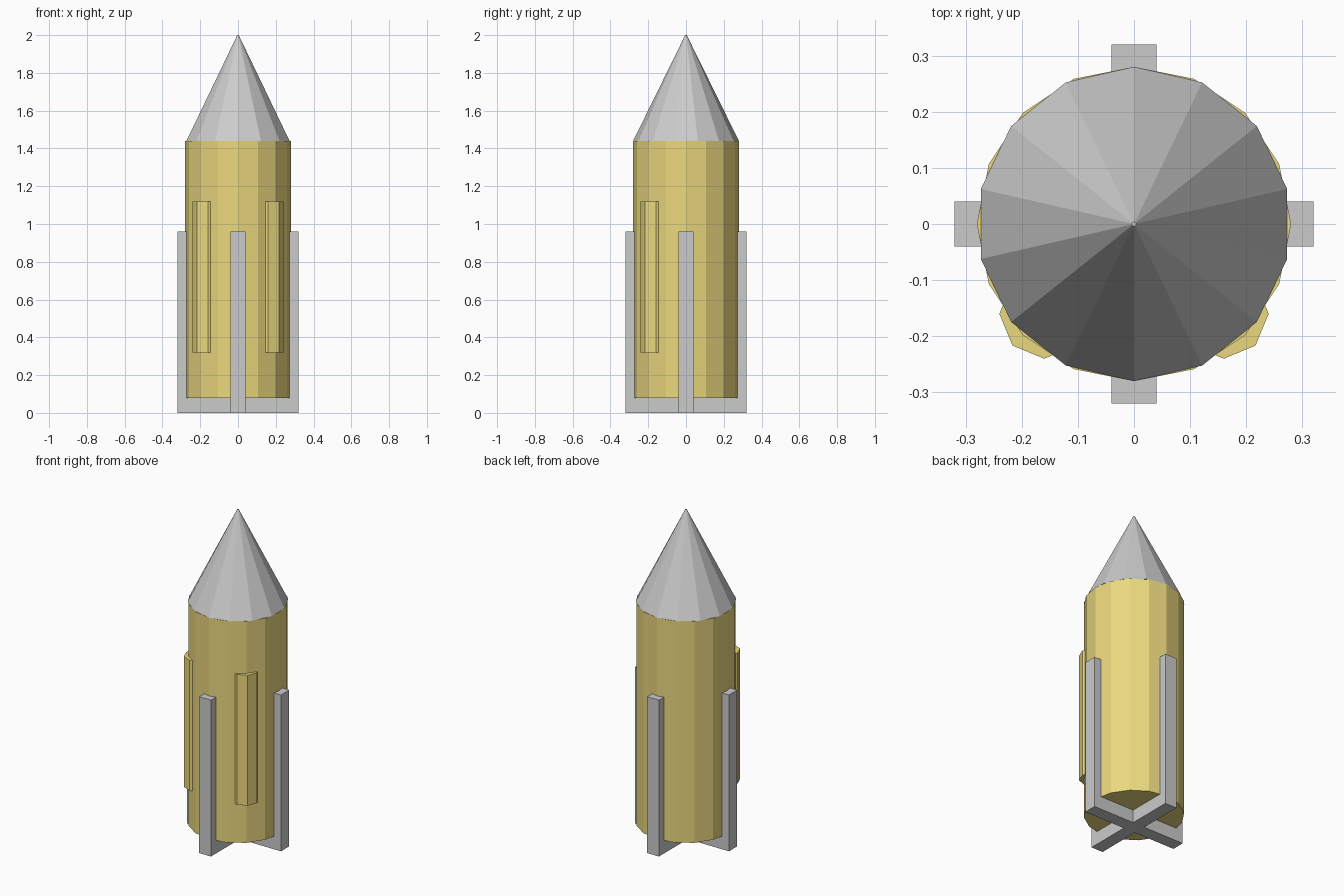
import bpy, bmesh
from mathutils import Matrix

if "Cube" in bpy.data.objects:
    bpy.data.objects.remove(bpy.data.objects["Cube"])

gold = bpy.data.materials.new("gold")
gold.diffuse_color = (0.83, 0.69, 0.21, 1)
gold.use_nodes = True
gold.node_tree.nodes["Principled BSDF"].inputs["Base Color"].default_value = gold.diffuse_color


def add_object(name, bm, material=None):
    bmesh.ops.recalc_face_normals(bm, faces=bm.faces)
    mesh = bpy.data.meshes.new(name)
    bm.to_mesh(mesh)
    bm.free()
    obj = bpy.data.objects.new(name, mesh)
    bpy.context.collection.objects.link(obj)
    if material:
        mesh.materials.append(material)
    return obj


def tapered(name, sides, r_bottom, r_top, z0, z1, x=0, y=0, material=None):
    bm = bmesh.new()
    bmesh.ops.create_cone(bm, cap_ends=True, segments=sides,
                          radius1=r_bottom, radius2=r_top, depth=z1 - z0,
                          matrix=Matrix.Translation((x, y, (z0 + z1) / 2)))
    return add_object(name, bm, material)


# Main hull and pointed nose
tapered("hull", 16, 0.28, 0.28, 0.08, 1.44, material=gold)
tapered("nose_cone", 14, 0.28, 0.004, 1.44, 2.0)

# Slim boosters set into the two front corners
for side, x in (("left", -0.16), ("right", 0.16)):
    tapered(f"{side}_booster", 8, 0.08, 0.08, 0.32, 1.12, x, -0.16, gold)

# Four fins as one plus-shaped profile extruded upwards
w, r = 0.04, 0.32
arm = [(r, -w), (r, w), (w, w)]
outline = []
for _ in range(4):
    outline += arm
    arm = [(-y, x) for x, y in arm]
bm = bmesh.new()
base = bm.faces.new([bm.verts.new((x, y, 0)) for x, y in outline])
top = bmesh.ops.extrude_face_region(bm, geom=[base], use_keep_orig=True)
bmesh.ops.translate(bm, vec=(0, 0, 0.96),
                    verts=[v for v in top["geom"] if isinstance(v, bmesh.types.BMVert)])
add_object("fins", bm)
